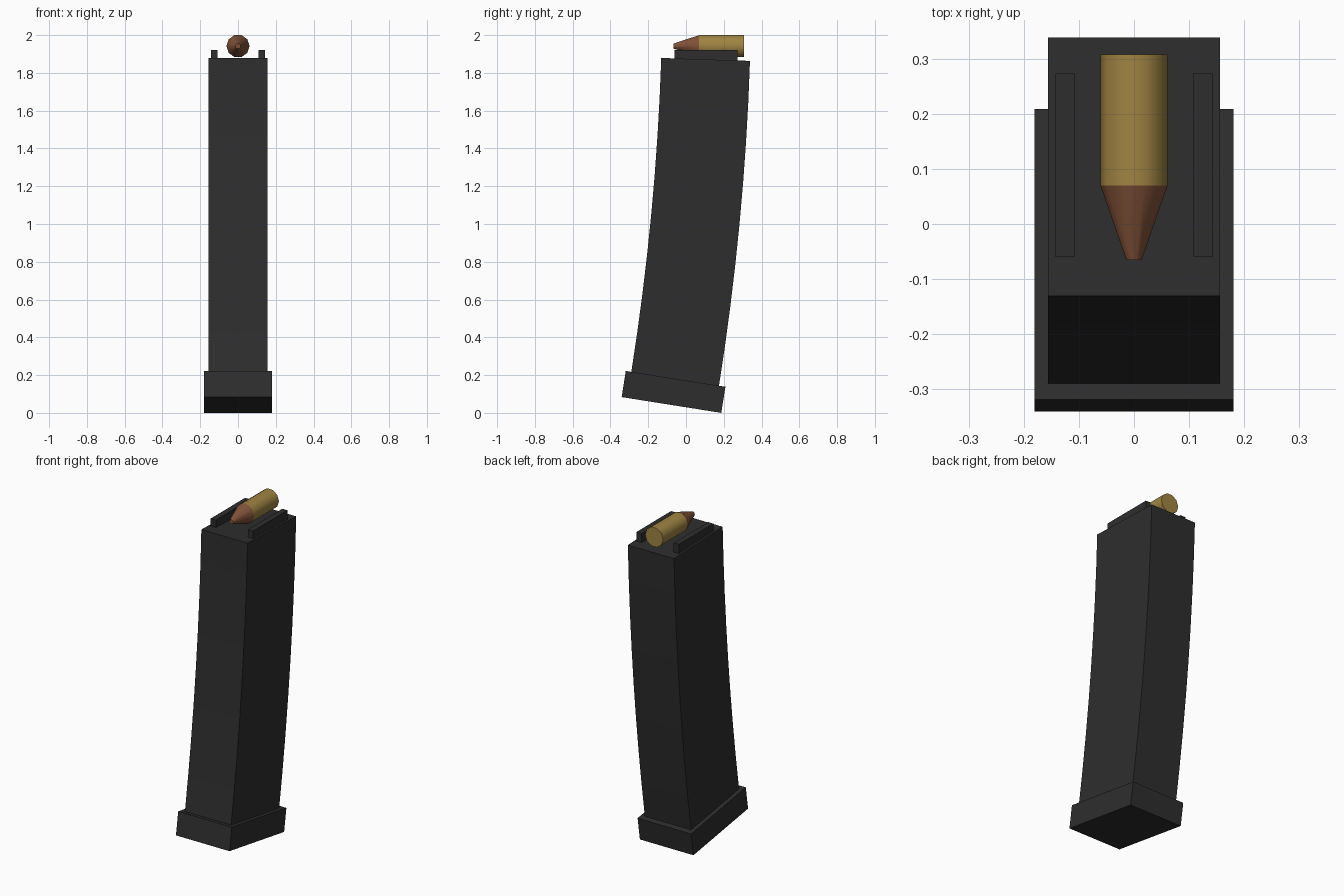
import bpy, bmesh, math
from mathutils import Matrix, Vector

cube = bpy.data.objects.get("Cube")
if cube:
    bpy.data.objects.remove(cube, do_unlink=True)


def material(name, rgb):
    mat = bpy.data.materials.new(name)
    mat.use_nodes = True
    mat.diffuse_color = (*rgb, 1)
    mat.node_tree.nodes["Principled BSDF"].inputs["Base Color"].default_value = (*rgb, 1)
    return mat


black = material("black_polymer", (0.027, 0.027, 0.027))
brass = material("brass", (0.35, 0.23, 0.055))
copper = material("copper", (0.22, 0.085, 0.04))


def finish(bm, name, mat):
    bmesh.ops.recalc_face_normals(bm, faces=bm.faces)
    mesh = bpy.data.meshes.new(name)
    bm.to_mesh(mesh)
    bm.free()
    mesh.materials.append(mat)
    obj = bpy.data.objects.new(name, mesh)
    bpy.context.collection.objects.link(obj)
    return obj


def box(name, center, size, mat, tilt=0):
    bm = bmesh.new()
    bmesh.ops.create_cube(bm, size=1)
    bm.transform(Matrix.Translation(center) @ Matrix.Rotation(tilt, 4, "X")
                 @ Matrix.Diagonal((*size, 1)))
    return finish(bm, name, mat)


def round_part(name, y_front, y_back, r_front, r_back, mat):
    """Ten-sided tapered barrel lying along y."""
    bm = bmesh.new()
    bmesh.ops.create_cone(bm, cap_ends=True, segments=10, radius1=r_front,
                          radius2=r_back, depth=y_back - y_front)
    # Put a corner of the barrel on each side, leaving a flat on top
    turn = math.atan2(bm.verts[:][0].co.y, bm.verts[:][0].co.x)
    bm.transform(Matrix.Translation((0, (y_front + y_back) / 2, 1.942))
                 @ Matrix.Rotation(-math.pi / 2, 4, "X")
                 @ Matrix.Rotation(-turn, 4, "Z"))
    obj = finish(bm, name, mat)
    bpy.ops.object.select_all(action="DESELECT")
    obj.select_set(True)
    bpy.context.view_layer.objects.active = obj
    bpy.ops.object.shade_smooth_by_angle(angle=math.radians(40))


# Curved body: a rectangle swept along an arc that straightens upward
SEGMENTS, HALF_W, HALF_D = 8, 0.156, 0.235
low, high = math.radians(9), math.radians(1.9)
step = 1.7 / SEGMENTS
bm = bmesh.new()
point = Vector((0, -0.0575, 0.18))
rings = []
for i in range(SEGMENTS + 1):
    lean = low + (high - low) * i / SEGMENTS
    across = Vector((0, math.cos(lean), -math.sin(lean))) * HALF_D
    side = Vector((HALF_W, 0, 0))
    rings.append([bm.verts.new(point + sx * side + sy * across)
                  for sx, sy in ((-1, -1), (1, -1), (1, 1), (-1, 1))])
    mid = lean + (high - low) / SEGMENTS / 2
    point = point + Vector((0, math.sin(mid), math.cos(mid))) * step
for a, b in zip(rings, rings[1:]):
    for j in range(4):
        k = (j + 1) % 4
        bm.faces.new((a[j], a[k], b[k], b[j]))
bm.faces.new(rings[0])
bm.faces.new(rings[-1])
finish(bm, "magazine_body", black)

# Tilted base plate
box("base_plate", (0, -0.066, 0.111), (0.362, 0.534, 0.14), black, -low)

# Feed lips on both sides of the top
for name, s in (("left_feed_lip", 1), ("right_feed_lip", -1)):
    box(name, (s * 0.1255, 0.1065, 1.891), (0.035, 0.333, 0.062), black)

# Top round
round_part("cartridge_case", 0.07, 0.308, 0.061, 0.061, brass)
round_part("bullet_tip", -0.065, 0.07, 0.014, 0.061, copper)
